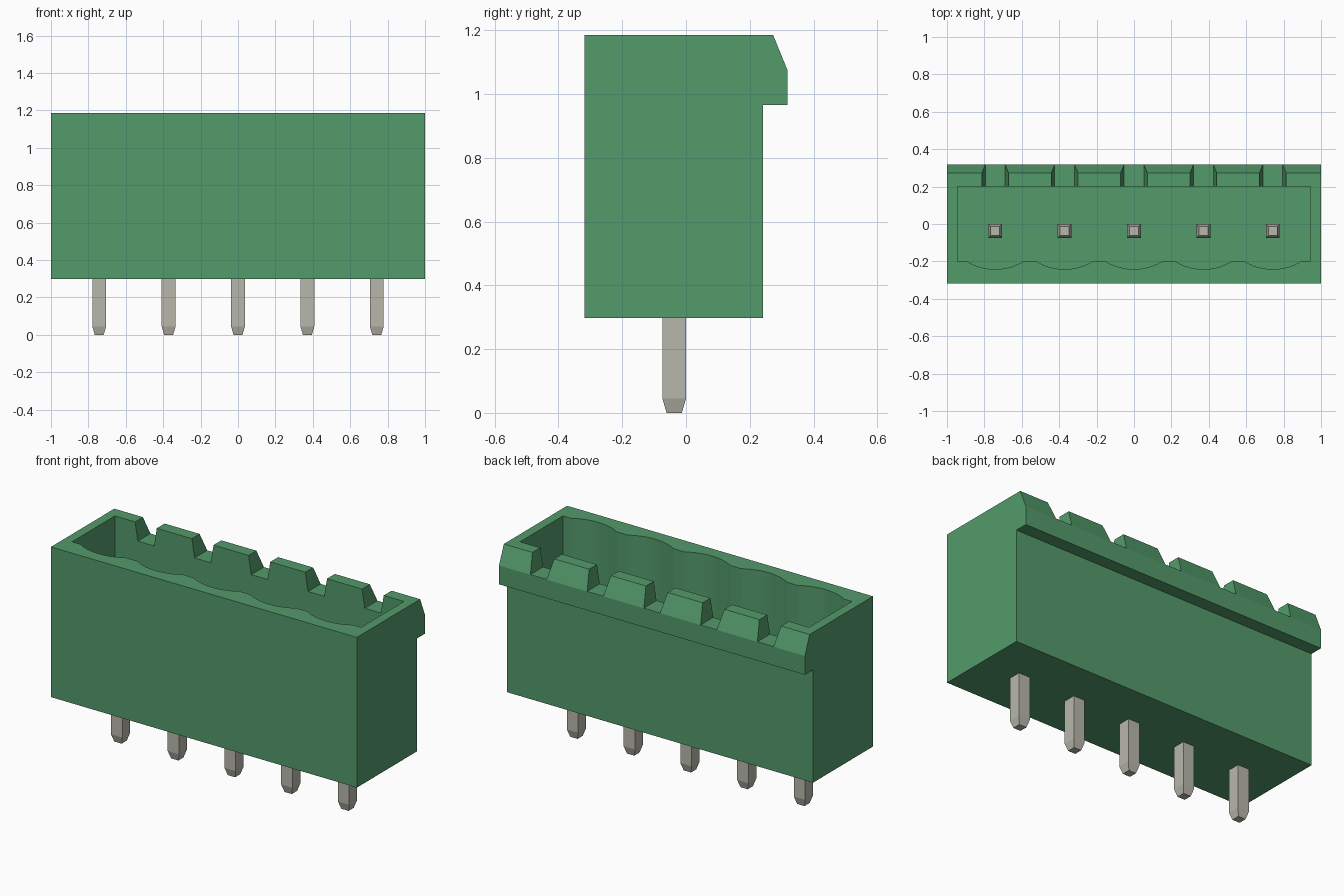
import bpy, bmesh, math
from mathutils import Vector

if "Cube" in bpy.data.objects:
    bpy.data.objects.remove(bpy.data.objects["Cube"], do_unlink=True)

PITCH = 0.371
CENTRES = [i * PITCH for i in range(-2, 3)]


def material(name, rgb, metallic=0.0):
    m = bpy.data.materials.new(name)
    m.use_nodes = True
    m.diffuse_color = (*rgb, 1)
    bsdf = m.node_tree.nodes["Principled BSDF"]
    bsdf.inputs["Base Color"].default_value = (*rgb, 1)
    bsdf.inputs["Metallic"].default_value = metallic
    return m


green = material("green plastic", (0.087, 0.328, 0.147))
metal = material("tinned metal", (0.479, 0.474, 0.413))


def prism(name, outline, offset, mat):
    """Extrude a closed outline of 3D points along offset."""
    bm = bmesh.new()
    face = bm.faces.new([bm.verts.new(p) for p in outline])
    new = bmesh.ops.extrude_face_region(bm, geom=[face])["geom"]
    bmesh.ops.translate(bm, vec=Vector(offset),
                        verts=[v for v in new if isinstance(v, bmesh.types.BMVert)])
    bmesh.ops.recalc_face_normals(bm, faces=bm.faces)
    me = bpy.data.meshes.new(name)
    bm.to_mesh(me)
    bm.free()
    me.materials.append(mat)
    ob = bpy.data.objects.new(name, me)
    bpy.context.collection.objects.link(ob)
    return ob


def cut(target, cutter):
    """Subtract the cutter, bake the result and remove the cutter."""
    mod = target.modifiers.new("cut", 'BOOLEAN')
    mod.operation = 'DIFFERENCE'
    mod.solver = 'EXACT'
    mod.object = cutter
    graph = bpy.context.evaluated_depsgraph_get()
    baked = bpy.data.meshes.new_from_object(target.evaluated_get(graph))
    target.modifiers.clear()
    target.data = baked
    bpy.data.objects.remove(cutter, do_unlink=True)


# Housing: side profile with the latch lip, extruded along x
profile = [(-0.318, 0.298), (0.242, 0.298), (0.242, 0.965), (0.318, 0.965),
           (0.318, 1.076), (0.273, 1.186), (-0.318, 1.186)]
housing = prism("housing", [(-1, y, z) for y, z in profile], (2, 0, 0), green)

# Socket cavity with a scalloped front wall
FLOOR, HALF, DEPTH = 0.50, 0.15, 0.042
radius = (HALF ** 2 + DEPTH ** 2) / (2 * DEPTH)
sweep = math.asin(HALF / radius)
outline = [(0.945, 0.2, FLOOR), (-0.945, 0.2, FLOOR), (-0.945, -0.2, FLOOR)]
for cx in CENTRES:
    for i in range(13):
        a = sweep * (i / 6 - 1)
        outline.append((cx + radius * math.sin(a),
                        -0.2 - DEPTH + radius * (1 - math.cos(a)), FLOOR))
outline.append((0.945, -0.2, FLOOR))
cut(housing, prism("cavity_cutter", outline, (0, 0, 1), green))

# Tapered notches in the back wall, one behind each pin
for cx in CENTRES:
    low, top = 0.053, 0.071
    wide = top + (top - low)
    notch = [(cx - low, 0.1, 1.077), (cx + low, 0.1, 1.077),
             (cx + wide, 0.1, 1.295), (cx - wide, 0.1, 1.295)]
    cut(housing, prism("notch_cutter", notch, (0, 0.4, 0), green))

housing.name = "housing"
bpy.ops.object.select_all(action='DESELECT')
housing.select_set(True)
bpy.context.view_layer.objects.active = housing
bpy.ops.object.shade_smooth_by_angle(angle=math.radians(12))


# Contact pins: square bars tapered at both ends
def pin(name, cx):
    bm = bmesh.new()
    rings = []
    for z, h in [(0, 0.024), (0.045, 0.037), (0.93, 0.037), (0.975, 0.024)]:
        rings.append([bm.verts.new((cx + sx * h, -0.037 + sy * h, z))
                      for sx, sy in [(-1, -1), (1, -1), (1, 1), (-1, 1)]])
    for a, b in zip(rings, rings[1:]):
        for i in range(4):
            j = (i + 1) % 4
            bm.faces.new((a[i], a[j], b[j], b[i]))
    bm.faces.new(rings[0][::-1])
    bm.faces.new(rings[-1])
    me = bpy.data.meshes.new(name)
    bm.to_mesh(me)
    bm.free()
    me.materials.append(metal)
    bpy.context.collection.objects.link(bpy.data.objects.new(name, me))


for n, cx in enumerate(CENTRES, 1):
    pin(f"pin_{n}", cx)
